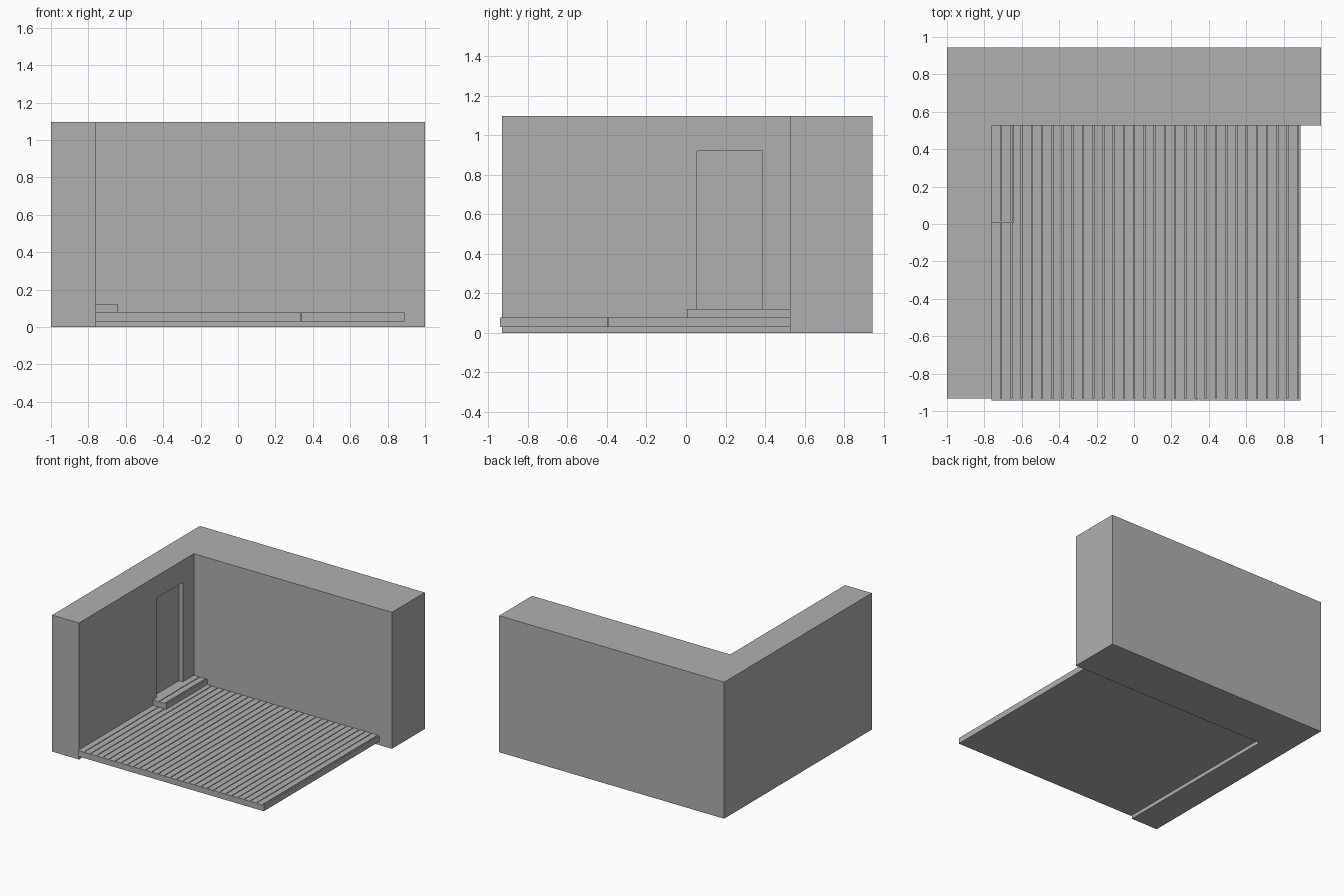
import bpy
import bmesh
from mathutils import Vector

default = bpy.data.objects.get("Cube")
if default:
    bpy.data.objects.remove(default, do_unlink=True)

GREY = (0.434, 0.434, 0.434, 1)
grey = bpy.data.materials.new("plain_grey")
grey.use_nodes = True
grey.diffuse_color = GREY
grey.node_tree.nodes["Principled BSDF"].inputs["Base Color"].default_value = GREY


def add_object(name, bm):
    bmesh.ops.recalc_face_normals(bm, faces=bm.faces)
    mesh = bpy.data.meshes.new(name)
    bm.to_mesh(mesh)
    bm.free()
    mesh.materials.append(grey)
    obj = bpy.data.objects.new(name, mesh)
    bpy.context.collection.objects.link(obj)
    return obj


def add_box(bm, low, high):
    low, high = Vector(low), Vector(high)
    verts = bmesh.ops.create_cube(bm, size=1)["verts"]
    bmesh.ops.scale(bm, vec=high - low, verts=verts)
    bmesh.ops.translate(bm, vec=(low + high) / 2, verts=verts)


def box(name, low, high):
    bm = bmesh.new()
    add_box(bm, low, high)
    return add_object(name, bm)


def planks(name, x, count, y0, y1, z0, z1):
    """Row of boards along y, with a narrow gap after each."""
    bm = bmesh.new()
    for i in range(count):
        left = x + i * PITCH
        add_box(bm, (left, y0, z0), (left + PITCH - GAP, y1, z1))
    return add_object(name, bm)


WALL_X, WALL_Y = -0.762, 0.527     # inner wall faces
FRONT, BACK, HEIGHT = -0.932, 0.944, 1.097
DECK_LOW, DECK_TOP, STEP_TOP = 0.03, 0.077, 0.12
PITCH, GAP = 0.0547, 0.006
DECK_X = WALL_X + 30 * PITCH       # inner face of side fascia
EDGE = 0.011                       # fascia thickness

# L-shaped wall
bm = bmesh.new()
outline = [(-1, FRONT), (WALL_X, FRONT), (WALL_X, WALL_Y),
           (1, WALL_Y), (1, BACK), (-1, BACK)]
base = bm.faces.new([bm.verts.new((x, y, 0)) for x, y in outline])
top = bmesh.ops.extrude_face_region(bm, geom=[base])["geom"]
bmesh.ops.translate(bm, vec=(0, 0, HEIGHT),
                    verts=[v for v in top if isinstance(v, bmesh.types.BMVert)])
if not any(f.normal.z < 0 and f.calc_center_median().z < 0.01 for f in bm.faces):
    if base not in bm.faces[:]:
        bm.faces.new([v for v in bm.verts if v.co.z < 0.01])
wall = add_object("corner_wall", bm)

# Shallow doorway recess
cutter = box("doorway_cutter", (WALL_X - 0.035, 0.055, STEP_TOP),
             (WALL_X + 0.1, 0.388, 0.92))
cutter.hide_render = True
cut = wall.modifiers.new("doorway", "BOOLEAN")
cut.operation = "DIFFERENCE"
cut.solver = "EXACT"
cut.object = cutter
bpy.context.view_layer.objects.active = wall
bpy.ops.object.modifier_apply(modifier=cut.name)
bpy.data.objects.remove(cutter, do_unlink=True)

# Deck: solid base with boards on top
box("deck_base", (WALL_X, FRONT, DECK_LOW), (DECK_X, WALL_Y, 0.055))
planks("deck_boards", WALL_X, 30, FRONT, WALL_Y, 0.055, DECK_TOP)

# Fascia boards, each side in two lengths
SEAM = 0.002
for name, x0, x1 in (("front_fascia_long", WALL_X, 0.34 - SEAM),
                     ("front_fascia_short", 0.34, DECK_X + EDGE)):
    box(name, (x0, FRONT - EDGE, DECK_LOW), (x1, FRONT, DECK_TOP))
for name, y0, y1 in (("side_fascia_short", FRONT, -0.395 - SEAM),
                     ("side_fascia_long", -0.395, WALL_Y)):
    box(name, (DECK_X, y0, DECK_LOW), (DECK_X + EDGE, y1, DECK_TOP))

# Door step: base, two boards and its own fascia
STEP_X = WALL_X + 2 * PITCH
STEP_Y = 0.017
box("step_base", (WALL_X, STEP_Y, DECK_TOP), (STEP_X, WALL_Y, 0.1))
planks("step_boards", WALL_X, 2, STEP_Y, WALL_Y, 0.1, STEP_TOP)
box("step_front_fascia", (WALL_X, STEP_Y - EDGE, DECK_TOP),
    (STEP_X + EDGE, STEP_Y, STEP_TOP))
box("step_side_fascia", (STEP_X, STEP_Y, DECK_TOP),
    (STEP_X + EDGE, WALL_Y, STEP_TOP))
